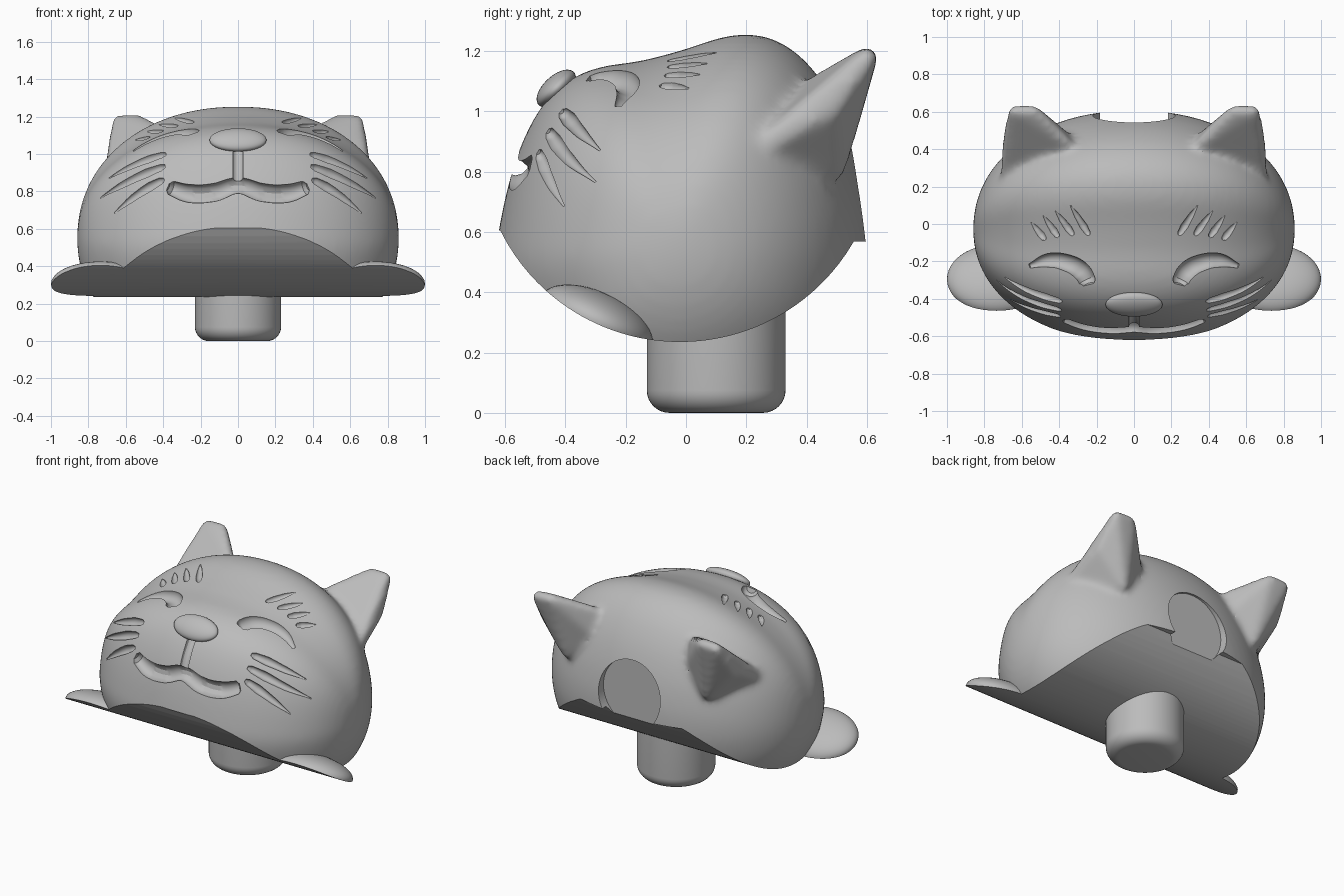
import bpy, bmesh, math
from mathutils import Vector, Matrix
from mathutils.bvhtree import BVHTree

if "Cube" in bpy.data.objects:
    bpy.data.objects.remove(bpy.data.objects["Cube"])

grey = bpy.data.materials.new("clay grey")
grey.diffuse_color = (0.5, 0.5, 0.5, 1)
grey.use_nodes = True
grey.node_tree.nodes["Principled BSDF"].inputs["Base Color"].default_value = grey.diffuse_color


def make(name, bm):
    bmesh.ops.recalc_face_normals(bm, faces=bm.faces[:])
    me = bpy.data.meshes.new(name)
    bm.to_mesh(me)
    bm.free()
    ob = bpy.data.objects.new(name, me)
    bpy.context.collection.objects.link(ob)
    me.materials.append(grey)
    return ob


def bake(ob):
    """Apply all modifiers."""
    dg = bpy.context.evaluated_depsgraph_get()
    me = bpy.data.meshes.new_from_object(ob.evaluated_get(dg))
    ob.modifiers.clear()
    ob.data = me


def boolean(ob, cutter, op):
    m = ob.modifiers.new("cut", 'BOOLEAN')
    m.operation, m.solver, m.object = op, 'EXACT', cutter
    bake(ob)


def smooth(ob, angle=30):
    bpy.ops.object.select_all(action='DESELECT')
    ob.select_set(True)
    bpy.context.view_layer.objects.active = ob
    bpy.ops.object.shade_smooth_by_angle(angle=math.radians(angle))


def ellipsoid(name, loc, radii, tilt):
    bm = bmesh.new()
    bmesh.ops.create_uvsphere(bm, u_segments=48, v_segments=24, radius=1)
    bm.transform(Matrix.Translation(loc) @ Matrix.Rotation(math.radians(tilt), 4, 'X')
                 @ Matrix.Diagonal((*radii, 1)))
    return make(name, bm)


# --- Head: median profile (y, z) swept into a rounded body with poles on x
CZ = 0.55
profile = [(-.635, .5), (-.615, .62), (-.585, .76), (-.54, .9), (-.49, 1.0), (-.43, 1.075),
           (-.33, 1.135), (-.15, 1.16), (0, 1.2), (.1, 1.24), (.2, 1.26), (.3, 1.24),
           (.4, 1.165), (.48, 1.05), (.545, .9), (.585, .75), (.605, .6), (.59, .4),
           (.35, 0), (0, -.12), (-.4, 0), (-.59, .3)]
polar = sorted((math.atan2(z - CZ, y) % math.tau, math.hypot(y, z - CZ)) for y, z in profile)
polar = [(polar[-1][0] - math.tau, polar[-1][1])] + polar + [(polar[0][0] + math.tau, polar[0][1])]


def radius(a):
    a %= math.tau
    for (a0, r0), (a1, r1) in zip(polar, polar[1:]):
        if a0 <= a <= a1:
            return r0 + (r1 - r0) * (a - a0) / (a1 - a0)


N, M, P = 96, 48, 2.12
radii = [sum(radius(math.tau * i / N + d * .03) for d in range(-3, 4)) / 7 for i in range(N)]
bm = bmesh.new()
rings = []
for j in range(1, M):
    u = -math.cos(math.pi * j / M)
    f = (1 - abs(u) ** P) ** (1 / P)
    rings.append([bm.verts.new((.86 * u, f * r * math.cos(math.tau * i / N) - .03 * (1 - f),
                                CZ + f * r * math.sin(math.tau * i / N)))
                  for i, r in enumerate(radii)])
for a, b in zip(rings, rings[1:]):
    for i in range(N):
        bm.faces.new((a[i], a[i - 1], b[i - 1], b[i]))
for ring, x in ((rings[0], -.86), (rings[-1], .86)):
    pole = bm.verts.new((x, -.03, CZ))
    for i in range(N):
        bm.faces.new((ring[i], ring[i - 1], pole))
head = make("head", bm)

# --- Ears: rounded hulls fused into the head
ear_points = [(.535, .6, 1.18, .035), (.64, .6, 1.175, .035), (.36, .43, 1.09, .03),
              (.69, .22, .86, .03), (.67, .48, 1.0, .03), (.5, .5, .8, .03),
              (.35, .45, .95, .03), (.5, .2, .8, .05)]
for side in (-1, 1):
    bm = bmesh.new()
    for x, y, z, r in ear_points:
        bmesh.ops.create_icosphere(bm, subdivisions=2, radius=r,
                                   matrix=Matrix.Translation((side * x, y, z)))
    hull = bmesh.ops.convex_hull(bm, input=bm.verts[:])
    junk = {v for v in hull["geom_interior"] if isinstance(v, bmesh.types.BMVert)}
    bmesh.ops.delete(bm, geom=list(junk), context='VERTS')
    inner = [f for f in bm.faces if not f.is_valid]
    ear = make("ear_form", bm)
    boolean(head, ear, 'UNION')
    bpy.data.objects.remove(ear)
m = head.modifiers.new("fuse", 'REMESH')
m.mode, m.voxel_size = 'VOXEL', 0.018
m = head.modifiers.new("soften", 'SMOOTH')
m.factor, m.iterations = 0.5, 14
bake(head)
bvh = BVHTree.FromPolygons([v.co for v in head.data.vertices],
                           [p.vertices for p in head.data.polygons])


# --- Grooves: tapered tubes laid on the head surface
def on_surface(a, b, view):
    if view == 'front':
        return bvh.ray_cast(Vector((a, -3, b)), Vector((0, 1, 0)))[0]
    return bvh.ray_cast(Vector((a, b, 3)), Vector((0, 0, -1)))[0]


def groove(points, view):
    cu = bpy.data.curves.new("groove", 'CURVE')
    cu.dimensions, cu.bevel_depth, cu.bevel_resolution = '3D', 1.0, 4
    cu.use_fill_caps = True
    cu.resolution_u = 6
    sp = cu.splines.new('BEZIER')
    sp.bezier_points.add(len(points) - 1)
    for bp, (a, b, r) in zip(sp.bezier_points, points):
        bp.co, bp.radius = on_surface(a, b, view), r
        bp.handle_left_type = bp.handle_right_type = 'AUTO'
    ob = bpy.data.objects.new("groove", cu)
    bpy.context.collection.objects.link(ob)
    dg = bpy.context.evaluated_depsgraph_get()
    me = bpy.data.meshes.new_from_object(ob.evaluated_get(dg))
    bm = bmesh.new()
    bm.from_mesh(me)
    bmesh.ops.remove_doubles(bm, verts=bm.verts[:], dist=1e-5)
    bpy.data.objects.remove(ob)
    cutter = make("groove_cutter", bm)
    boolean(head, cutter, 'DIFFERENCE')
    bpy.data.objects.remove(cutter)


def leaf(x0, y0, x1, y1, r, view, bow=0.0, fat=.3):
    """Stroke that is widest near its start and pointed at its end."""
    pts = []
    for t, k in ((0, .35), (.07, .75), (fat, 1), (.65, .75), (1, .12)):
        pts.append((x0 + (x1 - x0) * t, y0 + (y1 - y0) * t + bow * 4 * t * (1 - t), r * k))
    groove(pts, view)


for s in (-1, 1):
    # whiskers
    for x0, z0, x1, z1 in ((.385, 1.0, .69, .87), (.39, .935, .735, .765), (.395, .865, .66, .685)):
        leaf(s * x0, z0, s * x1, z1, .027, 'front', .015)
    # brow strokes
    for x0, y0, x1, y1 in ((.24, -.06, .34, .1), (.325, -.06, .42, .07),
                           (.405, -.07, .485, .045), (.475, -.085, .55, .01)):
        leaf(s * x0, y0, s * x1, y1, .021, 'top')
    # closed eyes
    groove([(s * x, y, r) for x, y, r in ((.243, -.325, .03), (.25, -.305, .048), (.285, -.25, .053),
            (.37, -.205, .047), (.46, -.195, .038), (.56, -.225, .012))], 'top')
# mouth and the line up to the nose
half = [(.375, .825, .02), (.36, .82, .04), (.26, .79, .052), (.13, .795, .052)]
groove([(-x, z, r) for x, z, r in half] + [(0, .832, .045)] + half[::-1], 'front')
groove([(0, .84, .028), (0, .93, .028), (0, 1.04, .028)], 'front')

# --- Curved underside: keep only what lies above an arc running along x
bm = bmesh.new()
outline = [(-1.5, .6)]
for i in range(49):
    y = -.616 + (.556 + .616) * i / 48
    outline.append((y, .9 - math.sqrt(.665 ** 2 - (y + .02) ** 2)))
outline += [(1.5, .555), (1.5, 2), (-1.5, 2)]
face = bm.faces.new([bm.verts.new((-1.5, y, z)) for y, z in outline])
ext = bmesh.ops.extrude_face_region(bm, geom=[face])
bmesh.ops.translate(bm, verts=[v for v in ext["geom"] if isinstance(v, bmesh.types.BMVert)],
                    vec=(3, 0, 0))
keep = make("underside_cutter", bm)
boolean(head, keep, 'INTERSECT')

# --- Round socket in the back
bm = bmesh.new()
bmesh.ops.create_cone(bm, cap_ends=True, segments=64, radius1=.22, radius2=.22, depth=.5,
                      matrix=Matrix.Translation((0, .78, .69)) @ Matrix.Rotation(math.pi / 2, 4, 'X'))
socket = make("socket_cutter", bm)
boolean(head, socket, 'DIFFERENCE')
smooth(head)

# --- Paws: thin pads following the underside
for side, label in ((-1, "left"), (1, "right")):
    paw = ellipsoid(label + "_paw", (side * .735, -.295, .305), (.265, .2, .095), -25)
    boolean(paw, keep, 'INTERSECT')
    smooth(paw)
for ob in (keep, socket):
    bpy.data.objects.remove(ob)

# --- Nose
smooth(ellipsoid("nose", (0, -.43, 1.075), (.152, .08, .042), 43))

# --- Peg under the head
bm = bmesh.new()
bmesh.ops.create_cone(bm, cap_ends=True, segments=64, radius1=.23, radius2=.23, depth=.4,
                      matrix=Matrix.Translation((0, .1, .2)))
rim = [e for e in bm.edges if all(v.co.z < .01 for v in e.verts)]
bmesh.ops.bevel(bm, geom=rim, offset=.075, segments=8, profile=.5, affect='EDGES')
smooth(make("peg", bm))
